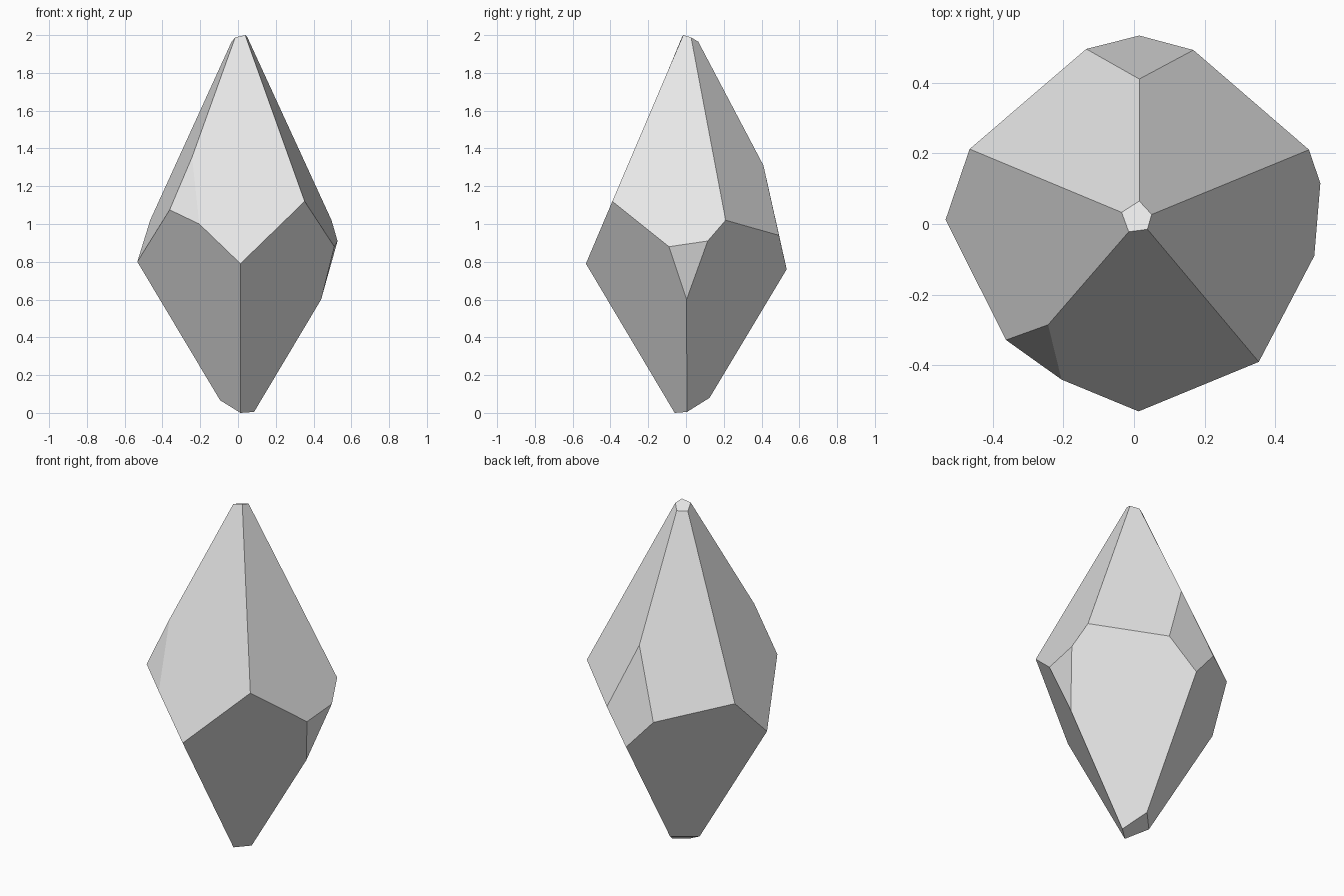
import bpy
import bmesh
import math

# Remove the default object only
default = bpy.data.objects.get("Cube")
if default:
    bpy.data.objects.remove(default, do_unlink=True)


def make_material(name, color):
    mat = bpy.data.materials.new(name)
    mat.use_nodes = True
    mat.diffuse_color = color
    bsdf = next(n for n in mat.node_tree.nodes if n.type == "BSDF_PRINCIPLED")
    bsdf.inputs["Base Color"].default_value = color
    return mat


def faceted_solid(name, corners, material, flat_angle):
    """Wrap the corners in a convex skin and merge coplanar triangles into facets."""
    bm = bmesh.new()
    for corner in corners:
        bm.verts.new(corner)
    hull = bmesh.ops.convex_hull(bm, input=bm.verts[:])
    unused = {g for g in hull["geom_interior"] + hull["geom_unused"]
              if isinstance(g, bmesh.types.BMVert)}
    bmesh.ops.delete(bm, geom=list(unused), context="VERTS")
    bmesh.ops.dissolve_limit(bm, angle_limit=math.radians(flat_angle),
                             verts=bm.verts[:], edges=bm.edges[:])
    bmesh.ops.recalc_face_normals(bm, faces=bm.faces[:])
    for face in bm.faces:
        face.smooth = False
    mesh = bpy.data.meshes.new(name)
    bm.to_mesh(mesh)
    bm.free()
    mesh.materials.append(material)
    obj = bpy.data.objects.new(name, mesh)
    bpy.context.collection.objects.link(obj)
    return obj


# Tilted five-sided table at the tip
tip_table = [(.015, .065, 1.965), (.05, .027, 1.988), (.038, -.015, 2),
             (-.015, -.022, 1.988), (-.035, .033, 1.963)]

# Lower ends of the five crown ridges
crown_ends = [(.015, .41, 1.31), (.495, .21, 1.02), (.353, -.39, 1.12),
              (-.243, -.285, 1.355), (-.465, .212, 1.02)]

# Girdle corners, including the small chipped facets
girdle = [(-.533, .012, .8), (-.362, -.328, 1.075), (-.205, -.44, 1),
          (.013, -.53, .79), (.51, -.09, .88), (.527, .115, .91),
          (.168, .492, .94), (.015, .533, .76), (-.135, .495, .93),
          (.44, .003, .6)]

# Tilted four-sided table at the base
base_table = [(.085, .005, .005), (.013, -.06, 0),
              (-.095, .01, .067), (.015, .125, .08)]

stone_grey = make_material("stone grey", (.8, .8, .8, 1))
faceted_solid("cut_crystal", tip_table + crown_ends + girdle + base_table,
              stone_grey, flat_angle=6)
